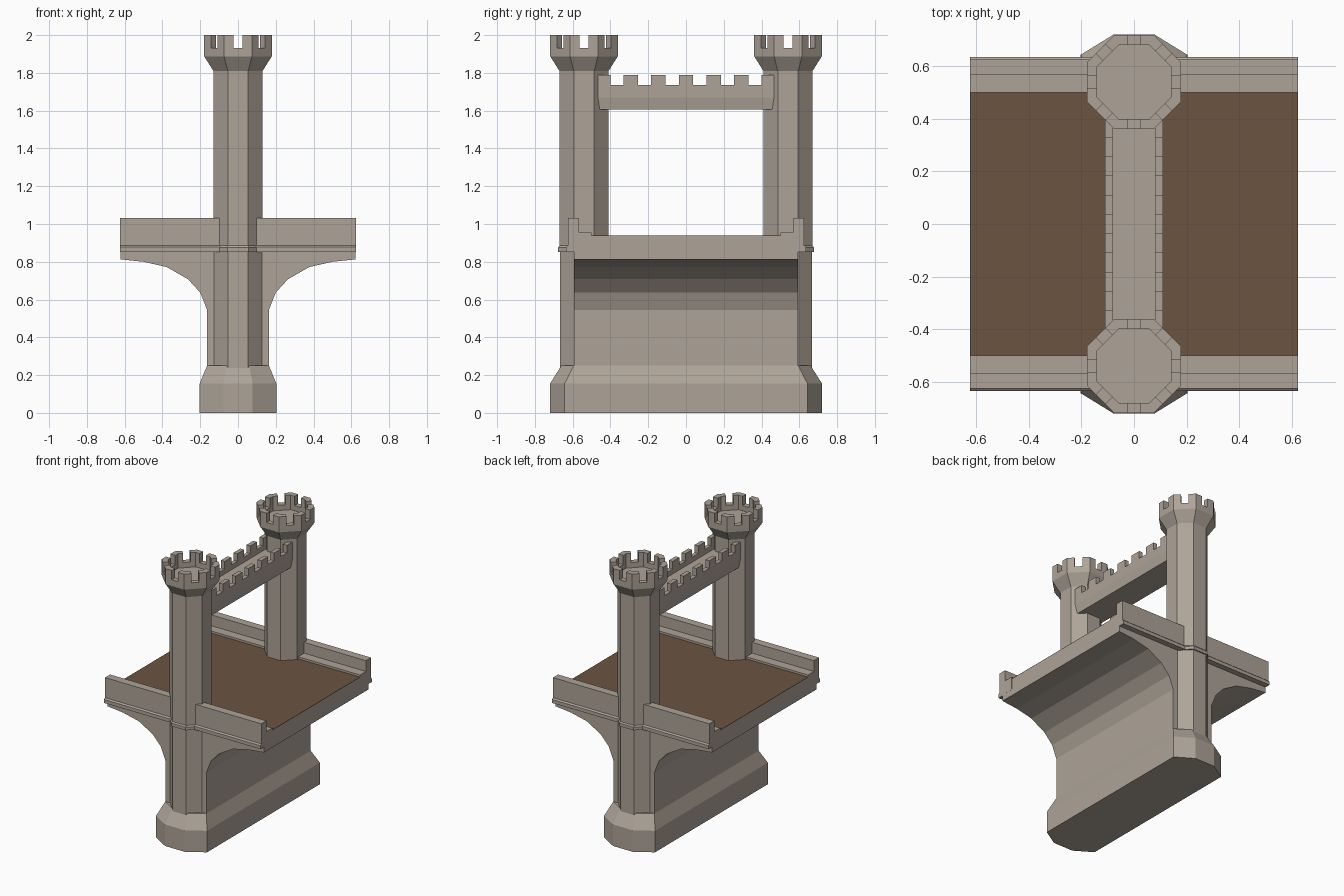
import bpy, bmesh, math

if "Cube" in bpy.data.objects:
    bpy.data.objects.remove(bpy.data.objects["Cube"])

def material(name, rgb):
    m = bpy.data.materials.new(name)
    m.diffuse_color = (*rgb, 1)
    m.use_nodes = True
    m.node_tree.nodes["Principled BSDF"].inputs["Base Color"].default_value = m.diffuse_color
    return m

STONE = material("warm grey stone", (0.42, 0.37, 0.315))
ROAD = material("brown road", (0.147, 0.087, 0.053))
T8 = math.tan(math.pi / 8)

def finish(bm, name, mat=STONE):
    bmesh.ops.recalc_face_normals(bm, faces=bm.faces)
    me = bpy.data.meshes.new(name)
    bm.to_mesh(me)
    bm.free()
    me.materials.append(mat)
    ob = bpy.data.objects.new(name, me)
    bpy.context.collection.objects.link(ob)
    return ob

def loft(bm, rings):
    """Skin a list of 3D rings and cap both ends."""
    loops = [[bm.verts.new(p) for p in r] for r in rings]
    n = len(loops[0])
    for a, b in zip(loops, loops[1:]):
        for i in range(n):
            j = (i + 1) % n
            bm.faces.new((a[i], a[j], b[j], b[i]))
    bm.faces.new(loops[0][::-1])
    bm.faces.new(loops[-1])

AXES = {"x": lambda u, v, w: (w, u, v),
        "y": lambda u, v, w: (u, w, v),
        "z": lambda u, v, w: (u, v, w)}

def extrude(bm, pts, axis, lo, hi):
    loft(bm, [[AXES[axis](u, v, w) for u, v in pts] for w in (lo, hi)])

def box(bm, x0, x1, y0, y1, z0, z1):
    extrude(bm, [(x0, y0), (x1, y0), (x1, y1), (x0, y1)], "z", z0, z1)

def face_point(k, apothem, offset, cy):
    """Point on side k of an octagon, offset along that side."""
    a = k * math.pi / 4
    return (math.cos(a) * apothem - math.sin(a) * offset,
            cy + math.sin(a) * apothem + math.cos(a) * offset)

def octagon(apothem, z, cy):
    return [(*face_point(k, apothem, apothem * T8, cy), z) for k in range(8)]

# Pier foot with sloped shoulder and pointed-off ends
def foot_ring(x, y, xe, ye, z):
    return [(x, -y, z), (x, y, z), (xe, ye, z), (-xe, ye, z),
            (-x, y, z), (-x, -y, z), (-xe, -ye, z), (xe, -ye, z)]

bm = bmesh.new()
loft(bm, [foot_ring(0.203, 0.643, 0.078, 0.72, 0),
          foot_ring(0.203, 0.643, 0.078, 0.72, 0.155),
          foot_ring(0.164, 0.594, 0.06, 0.66, 0.25)])
finish(bm, "pier_foot")

# Pier wall spreading into the half arches under the deck
half = [(0.164, 0.2), (0.164, 0.546), (0.20, 0.637), (0.265, 0.708),
        (0.377, 0.772), (0.50, 0.80), (0.623, 0.813), (0.623, 0.937)]
bm = bmesh.new()
extrude(bm, half + [(-x, z) for x, z in reversed(half)], "y", -0.594, 0.594)
finish(bm, "pier_and_arches")

# Road surface
bm = bmesh.new()
box(bm, -0.623, 0.623, -0.502, 0.502, 0.934, 0.939)
finish(bm, "road", ROAD)

# Parapets with outer moulding and inner kerb
section = [(0.50, 0.86), (0.58, 0.853), (0.635, 0.853), (0.635, 0.878),
           (0.625, 0.887), (0.625, 1.032), (0.567, 1.032), (0.567, 0.954),
           (0.50, 0.954)]
for side, label in ((-1, "front"), (1, "back")):
    bm = bmesh.new()
    extrude(bm, [(side * y, z) for y, z in section], "x", -0.6235, 0.6235)
    finish(bm, label + "_parapet")

# Octagonal towers with flared, crenellated crowns
for side, label in ((-1, "front"), (1, "back")):
    cy = side * 0.54
    bm = bmesh.new()
    rings = [(0.128, 0.1), (0.128, 0.853), (0.137, 0.853), (0.137, 0.875),
             (0.13, 0.885), (0.13, 1.81), (0.179, 1.888), (0.179, 1.933),
             (0.14, 1.933), (0.14, 1.895)]
    loft(bm, [octagon(a, z, cy) for a, z in rings])
    finish(bm, label + "_tower")

    bm = bmesh.new()
    for k in range(8):
        o, i, g = 0.179, 0.14, 0.025
        extrude(bm, [face_point(k, o, g, cy), face_point(k, o, o * T8, cy),
                     face_point(k + 1, o, -g, cy), face_point(k + 1, i, -g, cy),
                     face_point(k, i, i * T8, cy), face_point(k, i, g, cy)],
                "z", 1.933, 2.0)
    finish(bm, label + "_tower_merlons")

# High walkway between the towers
bm = bmesh.new()
right = [(0.10, 1.605), (0.11, 1.67), (0.11, 1.735), (0.08, 1.735), (0.08, 1.70)]
extrude(bm, right + [(-x, z) for x, z in reversed(right)], "y", -0.48, 0.48)
finish(bm, "walkway")

# Walkway merlons on both edges
bm = bmesh.new()
for s in (-1, 1):
    for k in range(-3, 4):
        y = k * 0.146
        x0, x1 = sorted((s * 0.08, s * 0.11))
        lo = y - (0.045 if k == -3 else 0.038)
        hi = y + (0.045 if k == 3 else 0.038)
        box(bm, x0, x1, lo, hi, 1.735, 1.79)
finish(bm, "walkway_merlons")
